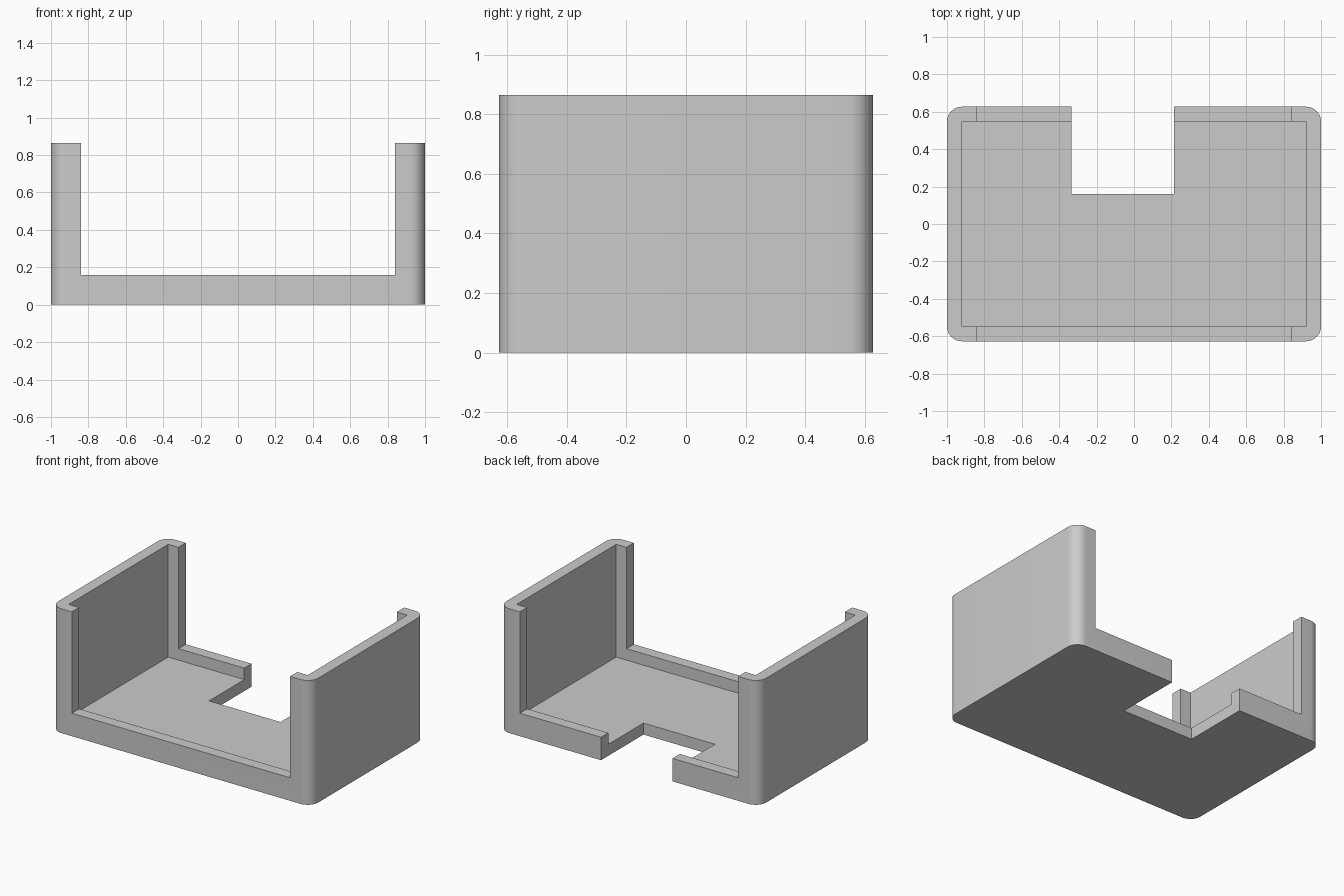
import bpy
import bmesh
from mathutils import Vector

cube = bpy.data.objects.get("Cube")
if cube:
    bpy.data.objects.remove(cube, do_unlink=True)

HALF_X, HALF_Y, HEIGHT = 1.0, 0.627, 0.865
WALL = 0.08
RIM = 2 * WALL

grey = bpy.data.materials.new("plain grey")
grey.use_nodes = True
grey.diffuse_color = (0.6, 0.6, 0.6, 1)
grey.node_tree.nodes["Principled BSDF"].inputs["Base Color"].default_value = (0.6, 0.6, 0.6, 1)


def box(name, low, high, radius=0):
    """Box between two corners, with optional rounded vertical edges."""
    low, high = Vector(low), Vector(high)
    bm = bmesh.new()
    bmesh.ops.create_cube(bm, size=1)
    for v in bm.verts:
        v.co = (low + high) / 2 + v.co * (high - low)
    if radius:
        upright = [e for e in bm.edges if abs(e.verts[0].co.z - e.verts[1].co.z) > 0.01]
        bmesh.ops.bevel(bm, geom=upright, offset=radius, segments=10, profile=0.5, affect="EDGES")
    mesh = bpy.data.meshes.new(name)
    bm.to_mesh(mesh)
    bm.free()
    mesh.materials.append(grey)
    obj = bpy.data.objects.new(name, mesh)
    bpy.context.collection.objects.link(obj)
    return obj


# Outer case with rounded upright corners
case = box("open_case", (-HALF_X, -HALF_Y, 0), (HALF_X, HALF_Y, HEIGHT), WALL)
bpy.context.view_layer.objects.active = case
case.select_set(True)

# Cavity, front-to-back opening above the rim, and off-centre back notch
cutters = [
    box("cavity_cutter", (WALL - HALF_X, WALL - HALF_Y, WALL), (HALF_X - WALL, HALF_Y - WALL, 1)),
    box("opening_cutter", (RIM - HALF_X, -1, RIM), (HALF_X - RIM, 1, 1.1)),
    box("notch_cutter", (-0.335, 0.16, -0.1), (0.215, 1.1, 1.2)),
]
for cutter in cutters:
    cutter.hide_render = True
    cut = case.modifiers.new(cutter.name, "BOOLEAN")
    cut.operation = "DIFFERENCE"
    cut.solver = "EXACT"
    cut.object = cutter
    bpy.ops.object.modifier_apply(modifier=cut.name)
    bpy.data.objects.remove(cutter, do_unlink=True)

bpy.ops.object.shade_smooth_by_angle(angle=0.6)
